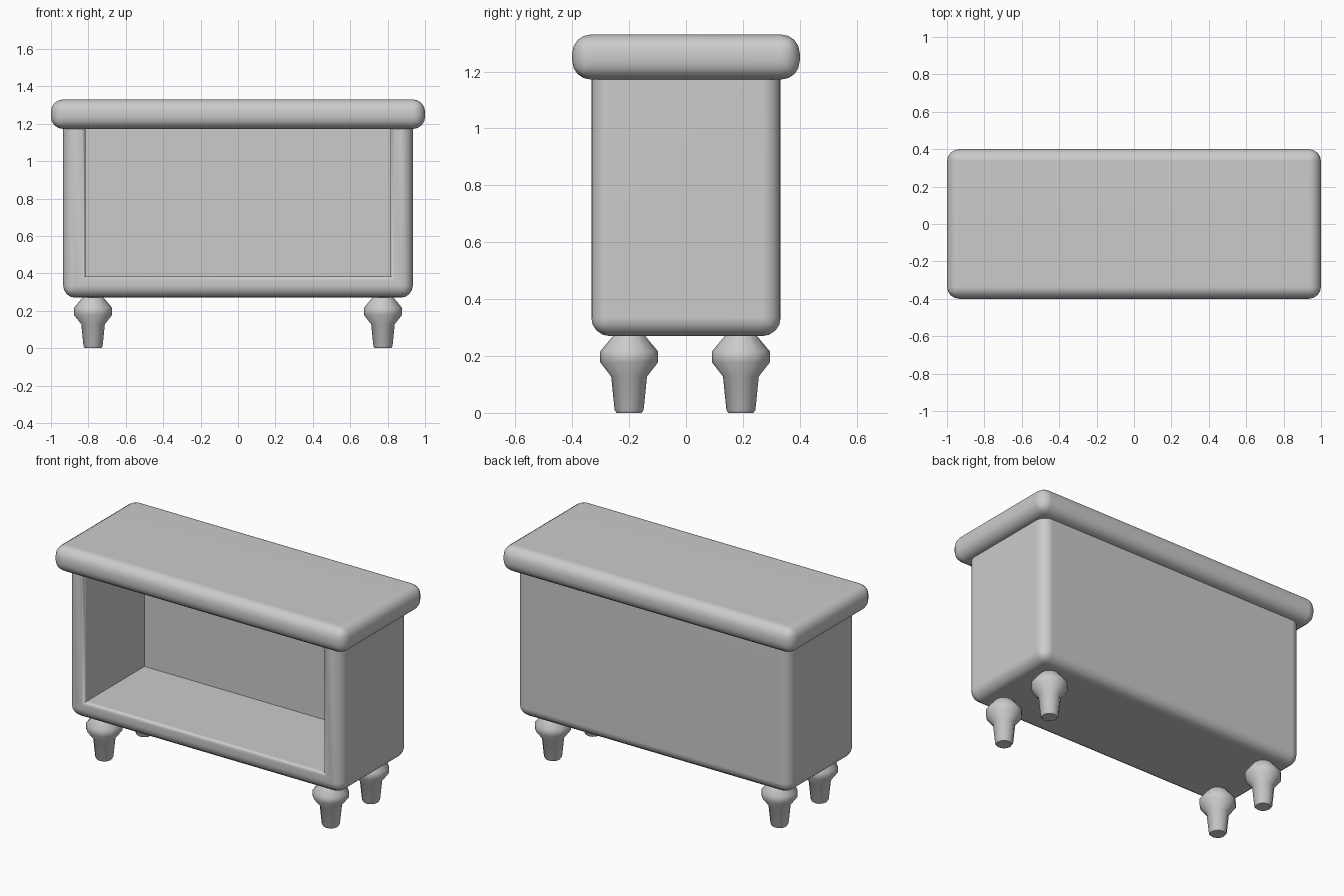
import bpy
import bmesh
import math
from mathutils import Matrix, Vector

if "Cube" in bpy.data.objects:
    bpy.data.objects.remove(bpy.data.objects["Cube"])

GREY = (0.6, 0.6, 0.6, 1)
grey = bpy.data.materials.new("plain grey")
grey.use_nodes = True
grey.diffuse_color = GREY
grey.node_tree.nodes["Principled BSDF"].inputs["Base Color"].default_value = GREY


def finish(name, bm, angle=40, weighted=True):
    """Turn a bmesh into a smooth-shaded object."""
    bmesh.ops.recalc_face_normals(bm, faces=bm.faces)
    mesh = bpy.data.meshes.new(name)
    bm.to_mesh(mesh)
    bm.free()
    mesh.materials.append(grey)
    obj = bpy.data.objects.new(name, mesh)
    bpy.context.collection.objects.link(obj)
    bpy.ops.object.select_all(action='DESELECT')
    obj.select_set(True)
    bpy.context.view_layer.objects.active = obj
    bpy.ops.object.shade_smooth_by_angle(angle=math.radians(angle))
    if weighted:
        mod = obj.modifiers.new("flat face normals", 'WEIGHTED_NORMAL')
        mod.keep_sharp = True
    return obj


def rounded_box(half_x, half_y, bottom, top, radius):
    bm = bmesh.new()
    size = Vector((2 * half_x, 2 * half_y, top - bottom))
    place = Matrix.Translation((0, 0, (top + bottom) / 2)) @ Matrix.Diagonal(size).to_4x4()
    bmesh.ops.create_cube(bm, size=1, matrix=place)
    bmesh.ops.bevel(bm, geom=bm.edges[:], offset=radius, segments=4,
                    profile=0.5, affect='EDGES')
    return bm


# Cabinet body, with an open compartment sunk into its front face
bm = rounded_box(0.935, 0.333, 0.27, 1.3, 0.065)
front = min(bm.faces, key=lambda f: f.calc_center_median().y)
bmesh.ops.inset_region(bm, faces=[front], thickness=0.03)
for v in front.verts:
    v.co.x = math.copysign(0.815, v.co.x)
    v.co.z = 0.385 if v.co.z < 0.8 else 1.21
rim = list(front.edges)
back = bmesh.ops.extrude_face_region(bm, geom=[front])["geom"]
for v in (g for g in back if isinstance(g, bmesh.types.BMVert)):
    v.co.y = 0.25
if front.is_valid:
    bmesh.ops.delete(bm, geom=[front], context='FACES_ONLY')
rim = [e for e in rim if e.is_valid]
bmesh.ops.bevel(bm, geom=rim, offset=0.02, segments=3, profile=0.5, affect='EDGES')
finish("cabinet_body", bm)

# Overhanging lid
finish("lid", rounded_box(1.0, 0.4, 1.172, 1.33, 0.065))

# Turned feet: (radius, height) from the floor up
PROFILE = [(0, 0), (0.044, 0), (0.051, 0.01), (0.063, 0.128),
           (0.102, 0.178), (0.102, 0.216), (0.055, 0.272), (0, 0.272)]


def turned_foot(name, x, y):
    bm = bmesh.new()
    points = [bm.verts.new((r, 0, z)) for r, z in PROFILE]
    edges = [bm.edges.new(pair) for pair in zip(points, points[1:])]
    bmesh.ops.spin(bm, geom=points + edges, cent=(0, 0, 0), axis=(0, 0, 1),
                   angle=2 * math.pi, steps=12)
    bmesh.ops.remove_doubles(bm, verts=bm.verts[:], dist=0.0005)
    foot = finish(name, bm, angle=50, weighted=False)
    foot.location = (x, y, 0)


for side, x in (("left", 0.775), ("right", -0.775)):
    for end, y in (("front", -0.2), ("back", 0.193)):
        turned_foot(f"{end}_{side}_foot", x, y)
